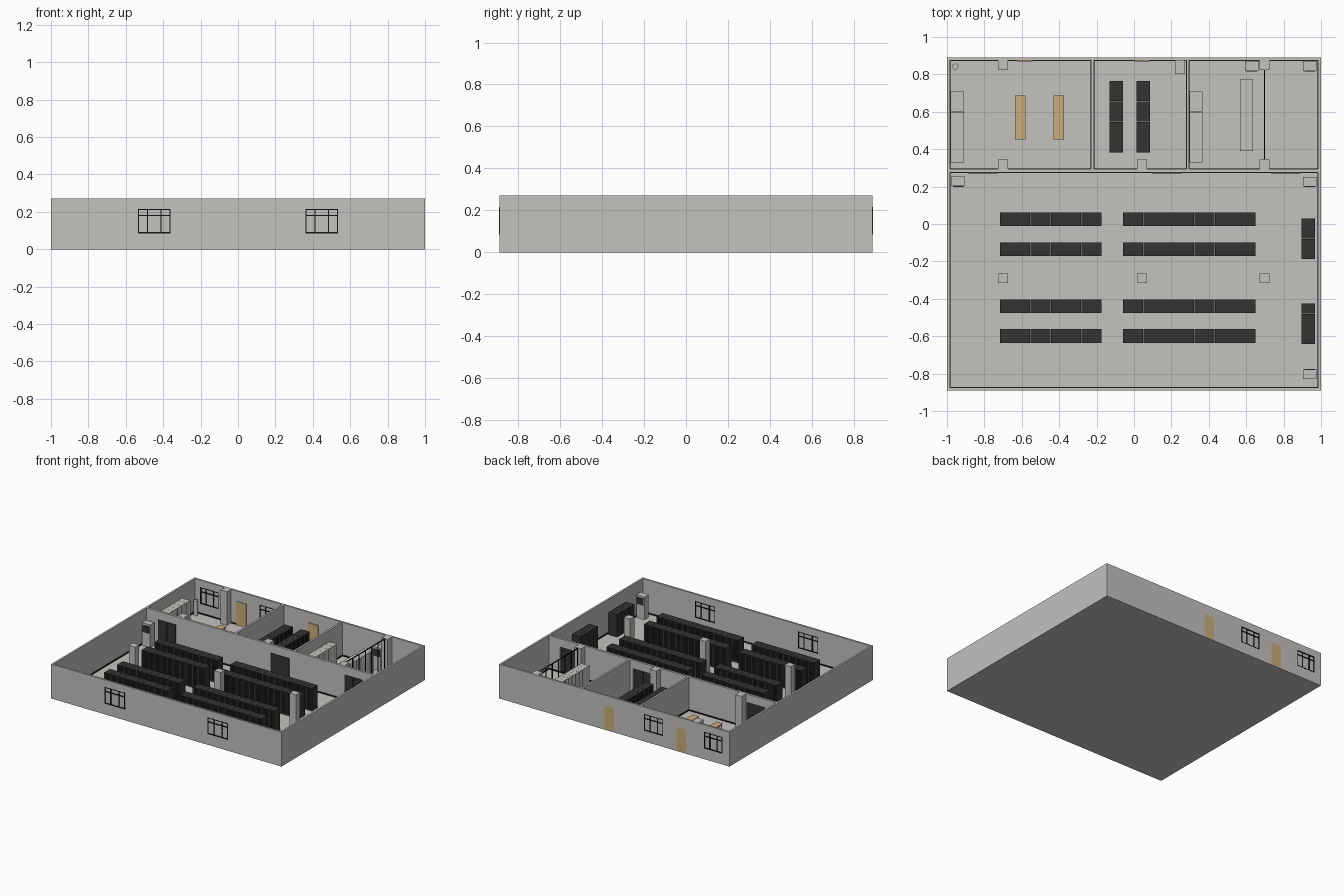
import bpy, bmesh, math
from mathutils import Matrix, Vector

if "Cube" in bpy.data.objects:
    bpy.data.objects.remove(bpy.data.objects["Cube"])


def material(name, rgb):
    m = bpy.data.materials.new(name)
    m.diffuse_color = (*rgb, 1)
    m.use_nodes = True
    m.node_tree.nodes["Principled BSDF"].inputs["Base Color"].default_value = m.diffuse_color
    return m


GRAY = material("light gray", (0.55, 0.54, 0.52))
DARK = material("charcoal", (0.033, 0.033, 0.034))
BLACK = material("black", (0.006, 0.006, 0.006))
TAN = material("tan wood", (0.59, 0.42, 0.20))


def add_box(bm, x0, x1, y0, y1, z0, z1):
    size = Matrix.Diagonal((x1 - x0, y1 - y0, z1 - z0, 1))
    mid = Matrix.Translation(((x0 + x1) / 2, (y0 + y1) / 2, (z0 + z1) / 2))
    v = bmesh.ops.create_cube(bm, size=1, matrix=mid @ size)["verts"]
    return list({f for p in v for f in p.link_faces})


def finish(name, bm, *mats):
    me = bpy.data.meshes.new(name)
    bm.to_mesh(me)
    bm.free()
    for m in mats:
        me.materials.append(m)
    ob = bpy.data.objects.new(name, me)
    bpy.context.collection.objects.link(ob)
    return ob


def boxes(name, mat, items):
    bm = bmesh.new()
    for b in items:
        add_box(bm, *b)
    return finish(name, bm, mat)


H, F, T = 0.27, 0.006, 0.015          # wall height, floor top, wall thickness
X, Y = 1.0, 0.89
MID0, MID1 = 0.275, 0.293             # long inner wall


def wall_x(name, y0, y1, openings):
    """Wall along x, built around its openings (x0, x1, z0, z1)."""
    items, cur = [], -X + T
    for a, b, c, d in sorted(openings):
        items.append((cur, a, y0, y1, F, H))
        if c > F:
            items.append((a, b, y0, y1, F, c))
        items.append((a, b, y0, y1, d, H))
        cur = b
    items.append((cur, X - T, y0, y1, F, H))
    boxes(name, GRAY, items)


# Shell: floor, outer walls, inner walls
W0, W1 = 0.085, 0.215
front_win = [(-0.535, -0.36), (0.36, 0.535)]
back_win = [(-0.94, -0.78), (-0.425, -0.26)]
back_door = [(-0.625, -0.54), (0.0, 0.085)]
inner_door = [(-0.885, -0.73), (0.095, 0.255), (0.735, 0.89)]
boxes("floor", GRAY, [(-X, X, -Y, Y, 0, F)])
boxes("side_walls", GRAY, [(-X, -X + T, -Y, Y, F, H), (X - T, X, -Y, Y, F, H)])
wall_x("front_wall", -Y, -Y + T, [(a, b, W0, W1) for a, b in front_win])
wall_x("back_wall", Y - T, Y, [(a, b, W0, W1) for a, b in back_win]
       + [(a, b, F, 0.19) for a, b in back_door])
wall_x("inner_wall", MID0, MID1, [(a, b, F, 0.205) for a, b in inner_door])
boxes("room_dividers", GRAY, [(-0.23, -0.215, MID1, Y - T, F, H),
                              (0.28, 0.295, MID1, Y - T, F, H)])


# Windows: pane in the middle of the wall, frame bars slightly proud of it
def window(name, a, b, y0, y1):
    t, ym = 0.006, (y0 + y1) / 2
    boxes(name + "_glass", GRAY, [(a, b, ym - 0.003, ym + 0.003, W0, W1)])
    bars = [(a, b, z, z + t) for z in (W0, 0.177, W1 - t)]
    bars += [(x, x + t, W0, W1) for x in
             (a, a + 0.28 * (b - a), a + 0.72 * (b - a) - t, b - t)]
    boxes(name + "_frame", BLACK,
          [(p, q, y0 - 0.001, y1 + 0.001, r, s) for p, q, r, s in bars])


for i, (a, b) in enumerate(front_win):
    window(f"front_window_{i}", a, b, -Y, -Y + T)
for i, (a, b) in enumerate(back_win):
    window(f"back_window_{i}", a, b, Y - T, Y)

# Doors
boxes("back_doors", TAN, [(a, b, Y - T - 0.005, Y, F, 0.19) for a, b in back_door])
boxes("inner_doors", DARK, [(p, q, MID0 - 0.005, MID0 + 0.004, F, 0.205)
                            for a, b in inner_door
                            for p, q in ((a, (a + b) / 2 - 0.001),
                                         ((a + b) / 2 + 0.001, b))])

# Black skirting round each room
skirt, s = [], 0.003
for x0, x1, y0, y1 in ((-X + T, X - T, -Y + T, MID0), (-X + T, -0.23, MID1, Y - T),
                       (-0.215, 0.28, MID1, Y - T), (0.295, X - T, MID1, Y - T)):
    z = (F, 0.016)
    skirt += [(x0, x1, y0, y0 + s, *z), (x0, x1, y1 - s, y1, *z),
              (x0, x0 + s, y0, y1, *z), (x1 - s, x1, y0, y1, *z)]
boxes("skirting", BLACK, skirt)

# Columns
boxes("columns", GRAY, [(x - 0.027, x + 0.027, y - 0.026, y + 0.026, F, H)
                        for x, y in [(cx, -0.29) for cx in (-0.7, 0.042, 0.697)]
                        + [(cx, 0.32) for cx in (-0.7, 0.042, 0.697)]
                        + [(-0.7, 0.849), (0.697, 0.849)]])


# Rows of cabinets with recessed doors on both long sides
def cabinet_row(name, x0, x1, y0, y1, n, body, door, h=0.182):
    bm = bmesh.new()
    along_x = (x1 - x0) > (y1 - y0)
    axis = Vector((0, 1, 0)) if along_x else Vector((1, 0, 0))
    for i in range(n):
        if along_x:
            w = (x1 - x0) / n
            ext = (x0 + i * w + 0.0005, x0 + (i + 1) * w - 0.0005, y0, y1)
        else:
            w = (y1 - y0) / n
            ext = (x0, x1, y0 + i * w + 0.0005, y0 + (i + 1) * w - 0.0005)
        faces = add_box(bm, *ext, F, h)
        bm.normal_update()
        doors = [f for f in faces if abs(f.normal.dot(axis)) > 0.9]
        bmesh.ops.inset_individual(bm, faces=doors, thickness=0.011, depth=-0.003)
        for f in doors:
            f.material_index = 1
    finish(name, bm, body, door)


for j, y in enumerate((-0.635, -0.477, -0.172, -0.012)):
    cabinet_row(f"rack_row_left_{j}", -0.718, -0.173, y, y + 0.073, 10, DARK, BLACK)
    cabinet_row(f"rack_row_right_{j}", -0.06, 0.65, y, y + 0.073, 13, DARK, BLACK)
for j, x in enumerate((-0.131, 0.013)):
    cabinet_row(f"small_room_racks_{j}", x, x + 0.073, 0.383, 0.766, 7, DARK, BLACK)
for j, y in enumerate((-0.643, -0.188)):
    cabinet_row(f"wall_cabinets_{j}", 0.896, 0.969, y, y + 0.218, 4, DARK, DARK)
cabinet_row("office_cabinets", -0.982, -0.91, 0.327, 0.71, 7, GRAY, GRAY)
cabinet_row("power_cabinets", 0.298, 0.365, 0.327, 0.71, 7, GRAY, GRAY)
cabinet_row("battery_cabinets", 0.566, 0.636, 0.39, 0.775, 9, GRAY, GRAY)

# Cooling units with a dark grille on the front (side -1 faces -y, 1 faces +y)
units = [(-0.94, 0.228, -1), (0.94, 0.226, -1), (0.94, -0.803, 1),
         (0.63, 0.845, -1), (0.94, 0.845, -1)]
boxes("cooling_units", GRAY, [(x - 0.036, x + 0.036, y - 0.026, y + 0.026, F, 0.185)
                              for x, y, d in units]
      + [(0.22, 0.274, 0.803, 0.873, F, 0.185)])
boxes("cooling_grilles", DARK,
      [(x - 0.028, x + 0.028, y + d * 0.027 - 0.002, y + d * 0.027 + 0.002, 0.115, 0.17)
       for x, y, d in units] + [(0.218, 0.222, 0.811, 0.865, 0.115, 0.17)])

# Desks
for i, x in enumerate((-0.608, -0.402)):
    a, b, c, d = x - 0.028, x + 0.028, 0.452, 0.686
    boxes(f"desk_top_{i}", TAN, [(a, b, c, d, 0.068, 0.074)])
    boxes(f"desk_legs_{i}", GRAY, [(a + 0.004, b - 0.004, y, y + 0.006, F, 0.068)
                                   for y in (c + 0.006, d - 0.012)]
          + [(x - 0.002, x + 0.002, c + 0.012, d - 0.012, 0.03, 0.068)])

# Framed partition beside the batteries
P0, P1, n = 0.346, 0.823, 7
rails = [(0.694, 0.700, P0, P1, z, z + 0.006) for z in (F, H - 0.006)]
posts = [(0.694, 0.700, y - 0.003, y + 0.003, F, H)
         for y in (P0 + 0.003 + (P1 - P0 - 0.006) * i / (n - 1) for i in range(n))]
boxes("partition_frame", BLACK, rails + posts)

# Round dispenser in the office corner
bm = bmesh.new()
bmesh.ops.create_cone(bm, cap_ends=True, segments=24, radius1=0.016, radius2=0.016,
                      depth=0.115, matrix=Matrix.Translation((-0.955, 0.842, F + 0.0575)))
ob = finish("dispenser", bm, GRAY)
bpy.context.view_layer.objects.active = ob
ob.select_set(True)
bpy.ops.object.shade_smooth_by_angle(angle=math.radians(40))
